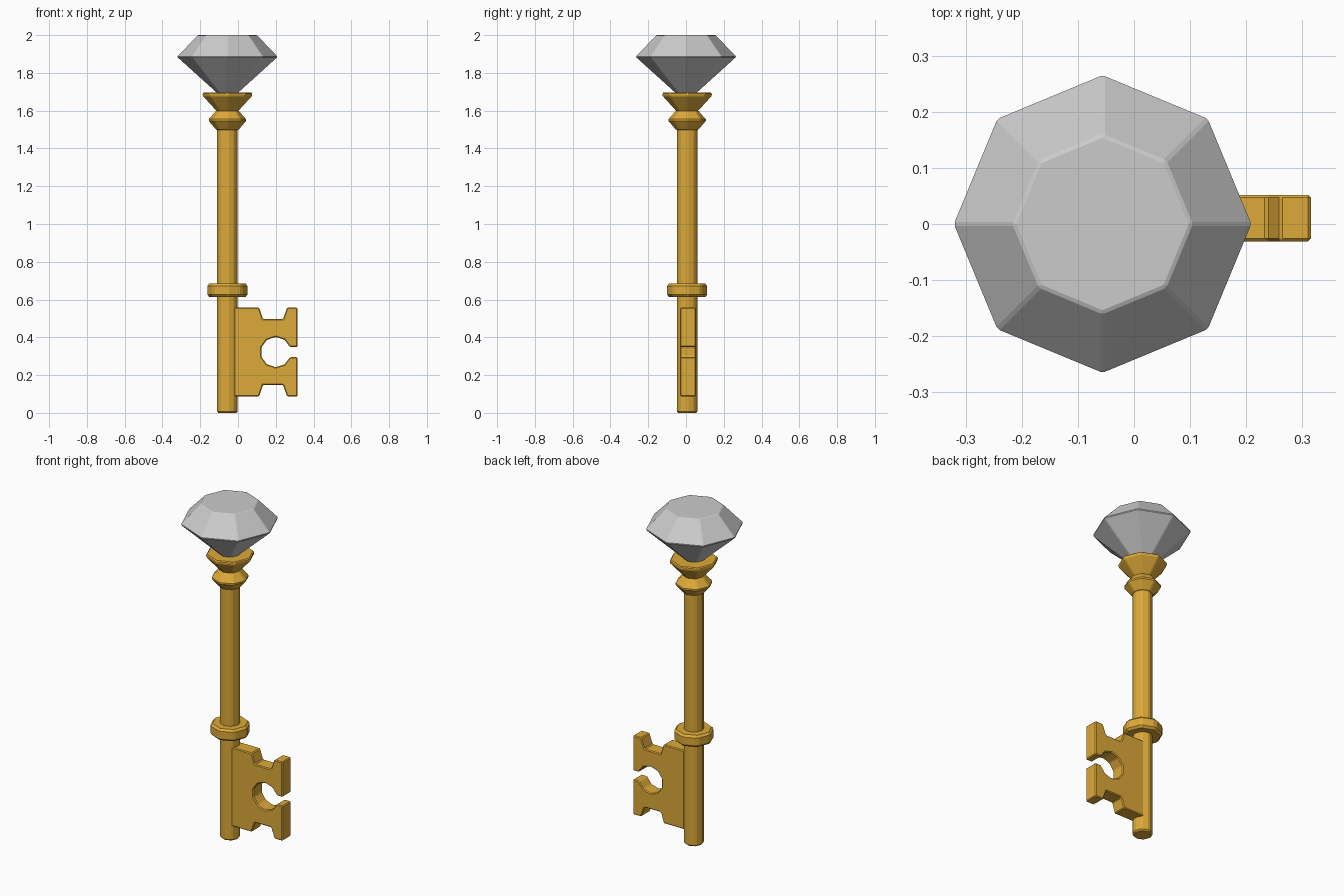
import bpy, bmesh, math

if "Cube" in bpy.data.objects:
    bpy.data.objects.remove(bpy.data.objects["Cube"])

AX = -0.056   # shaft axis x
AY = 0.006    # shaft axis y

gold = bpy.data.materials.new("gold")
gold.diffuse_color = (0.72, 0.40, 0.04, 1)
gold.use_nodes = True
gold.node_tree.nodes["Principled BSDF"].inputs["Base Color"].default_value = gold.diffuse_color


def finish(name, bm, mat=None, bevel=0.0):
    bmesh.ops.recalc_face_normals(bm, faces=bm.faces)
    me = bpy.data.meshes.new(name)
    bm.to_mesh(me)
    bm.free()
    ob = bpy.data.objects.new(name, me)
    bpy.context.collection.objects.link(ob)
    if mat:
        me.materials.append(mat)
    if bevel:
        m = ob.modifiers.new("bevel", 'BEVEL')
        m.width = bevel
        m.segments = 1
        m.limit_method = 'ANGLE'
        m.angle_limit = math.radians(25)
    return ob


def lathe(name, profile, mat=None, bevel=0.0, y=AY, sides=8):
    """Spin (radius, z) pairs around the key axis, capping both ends."""
    bm = bmesh.new()
    rings = []
    for r, z in profile:
        rings.append([bm.verts.new((AX + r * math.cos(2 * math.pi * i / sides),
                                    y + r * math.sin(2 * math.pi * i / sides), z))
                      for i in range(sides)])
    for a, b in zip(rings, rings[1:]):
        for i in range(sides):
            j = (i + 1) % sides
            bm.faces.new((a[i], a[j], b[j], b[i]))
    bm.faces.new(rings[0][::-1])
    bm.faces.new(rings[-1])
    return finish(name, bm, mat, bevel)


# Shaft and its rings
lathe("shaft", [(0.057, 0), (0.057, 1.52)], gold, 0.008)
lathe("shaft_ring", [(0.11, 0.614), (0.11, 0.684)], gold, 0.012)
lathe("neck_knob", [(0.06, 1.497), (0.105, 1.55), (0.06, 1.602)], gold, 0.006)
lathe("gem_cup", [(0.056, 1.595), (0.134, 1.68), (0.131, 1.696)], gold, 0.005)

# Faceted gem
lathe("gem", [(0.008, 1.65), (0.268, 1.885), (0.158, 2.0)], None, 0.008, y=0.0)

# Key bit: notched plate with a round keyway opening to the right
cx, cz, r = 0.2, 0.322, 0.08
arc = [(cx + r * math.cos(math.radians(20 + 320 * i / 9)),
        cz + r * math.sin(math.radians(20 + 320 * i / 9))) for i in range(10)]
top = [(-0.025, 0.557), (0.112, 0.557), (0.132, 0.496), (0.238, 0.496),
       (0.26, 0.557), (0.315, 0.557), (0.315, 0.349)]
bottom = [(x, 2 * cz - z) for x, z in reversed(top)]
bm = bmesh.new()
face = bm.faces.new([bm.verts.new((x, -0.031, z)) for x, z in top + arc + bottom])
new = bmesh.ops.extrude_face_region(bm, geom=[face])["geom"]
bmesh.ops.translate(bm, vec=(0, 0.083, 0),
                    verts=[v for v in new if isinstance(v, bmesh.types.BMVert)])
finish("key_bit", bm, gold, 0.005)
